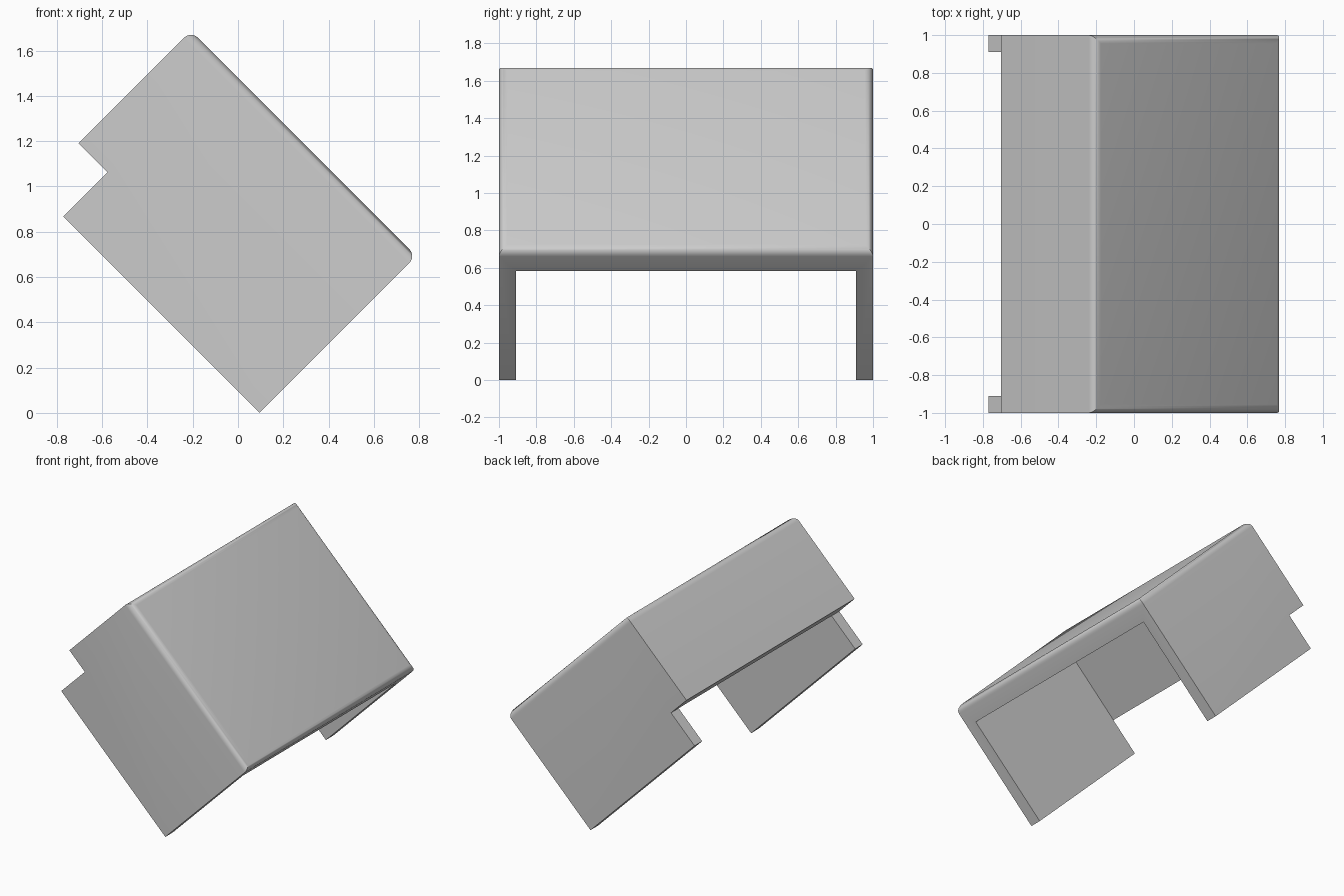
import bpy, bmesh

if "Cube" in bpy.data.objects:
    bpy.data.objects.remove(bpy.data.objects["Cube"])

grey = bpy.data.materials.new("light grey")
grey.use_nodes = True
grey.diffuse_color = (0.6, 0.6, 0.6, 1)
grey.node_tree.nodes["Principled BSDF"].inputs["Base Color"].default_value = (0.6, 0.6, 0.6, 1)

LOW, TOP = 0.095, 1.48       # leg tip and top slope, measured as x + z
NEAR, FAR = -0.095, 1.895    # lower and upper ends, measured as z - x
INNER = 1.638                # inner face of the end wall
STEP = 0.487                 # bottom of the end wall
LIP = 1.26                   # underside of the top plate


def prism(name, profile, half_width, radius=0):
    """Extrude a tilted profile along y, optionally rounding the rim of its top slope."""
    bm = bmesh.new()
    ring = [bm.verts.new(((n - d) / 2, -half_width, (n + d) / 2)) for d, n in profile]
    face = bm.faces.new(ring)
    out = bmesh.ops.extrude_face_region(bm, geom=[face])
    moved = [v for v in out["geom"] if isinstance(v, bmesh.types.BMVert)]
    bmesh.ops.translate(bm, verts=moved, vec=(0, 2 * half_width, 0))
    bmesh.ops.recalc_face_normals(bm, faces=bm.faces)
    if radius:
        rim = [e for e in bm.edges
               if all(abs(v.co.x + v.co.z - TOP) < 1e-4 for v in e.verts)]
        bmesh.ops.bevel(bm, geom=rim, offset=radius, segments=6, profile=0.5,
                        affect='EDGES', clamp_overlap=True)
    mesh = bpy.data.meshes.new(name)
    bm.to_mesh(mesh)
    bm.free()
    obj = bpy.data.objects.new(name, mesh)
    bpy.context.collection.objects.link(obj)
    mesh.materials.append(grey)
    return obj


# Outer shell with the notched sides
cover = prism("corner_cover", [(NEAR, LOW), (NEAR, TOP), (FAR, TOP), (FAR, STEP),
                               (INNER, STEP), (INNER, LOW)], 1, 0.045)

# Hollow between the side walls, under the top plate
hollow = prism("hollow_cutter", [(-1, -1), (-1, LIP), (INNER + 0.001, LIP),
                                 (INNER + 0.001, -1)], 0.91)
hollow.hide_render = True

cut = cover.modifiers.new("hollow", 'BOOLEAN')
cut.operation = 'DIFFERENCE'
cut.solver = 'EXACT'
cut.object = hollow
bpy.ops.object.select_all(action='DESELECT')
bpy.context.view_layer.objects.active = cover
cover.select_set(True)
bpy.ops.object.modifier_apply(modifier=cut.name)
bpy.data.objects.remove(hollow)
bpy.ops.object.shade_smooth_by_angle(angle=0.6)
